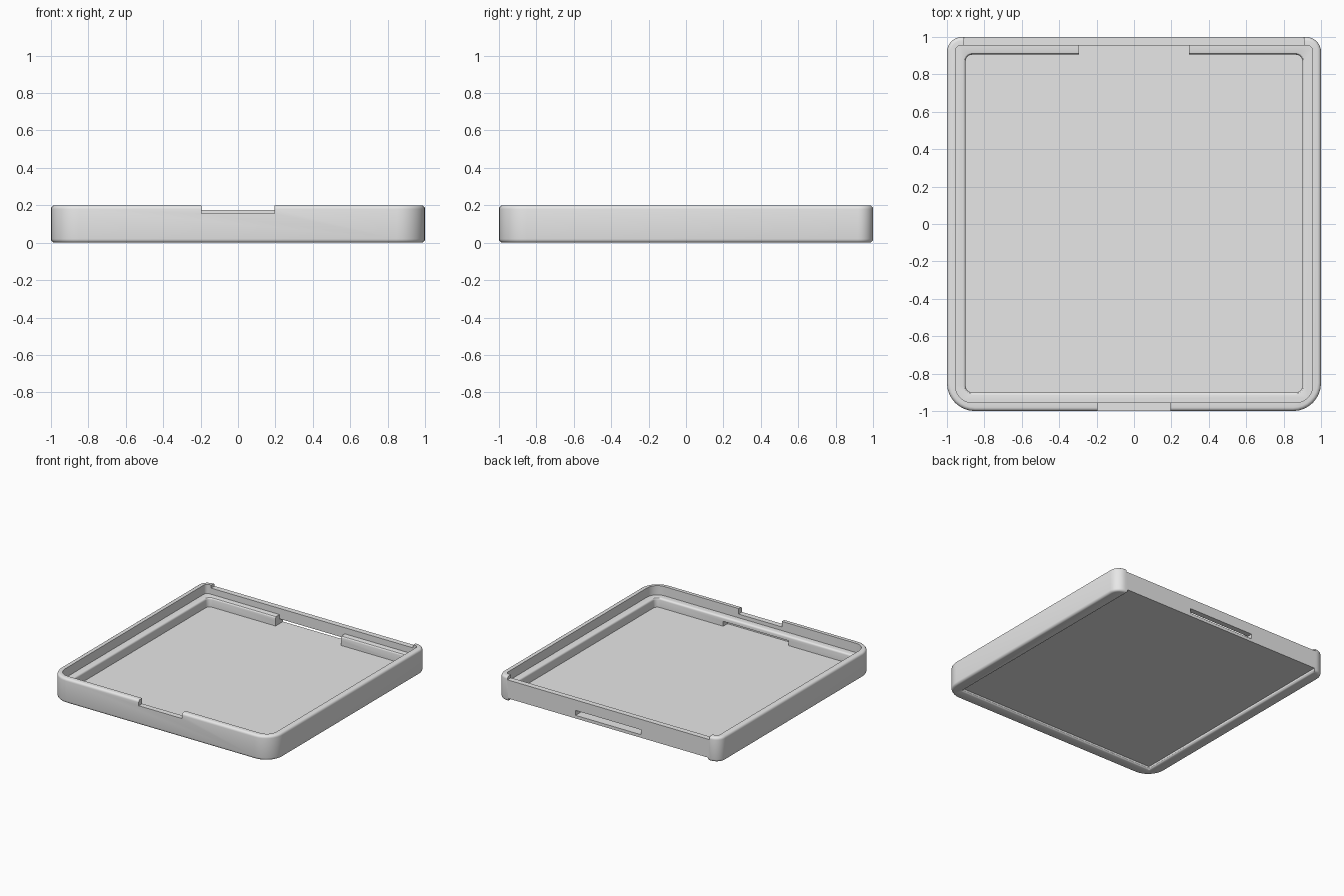
import bpy
import bmesh
from math import sin, cos, pi

cube = bpy.data.objects.get("Cube")
if cube:
    bpy.data.objects.remove(cube, do_unlink=True)

# Single plain grey plastic
grey = bpy.data.materials.new("light_grey_plastic")
grey.use_nodes = True
COLOUR = (0.8, 0.8, 0.8, 1)
grey.diffuse_color = COLOUR
grey.node_tree.nodes["Principled BSDF"].inputs["Base Color"].default_value = COLOUR


def outline(x, y0, y1, r_front, r_back, grow, steps=8):
    """Rounded rectangle, counter-clockwise, widened by grow."""
    x, y0, y1 = x + grow, y0 - grow, y1 + grow
    corners = [(1, y1, -1, r_back, 0), (-1, y1, -1, r_back, 1),
               (-1, y0, 1, r_front, 2), (1, y0, 1, r_front, 3)]
    pts = []
    for sx, y, inward, r, quarter in corners:
        r = max(r + grow, 0.004)
        for i in range(steps + 1):
            a = (quarter + i / steps) * pi / 2
            pts.append((sx * (x - r) + r * cos(a), y + inward * r + r * sin(a)))
    return pts


def loft(name, x, y0, y1, r_front, r_back, sections):
    """Closed solid from rounded outlines at (height, grow) sections."""
    bm = bmesh.new()
    rings = [[bm.verts.new((px, py, z)) for px, py in
              outline(x, y0, y1, r_front, r_back, grow)] for z, grow in sections]
    n = len(rings[0])
    for low, high in zip(rings, rings[1:]):
        for i in range(n):
            j = (i + 1) % n
            bm.faces.new((low[i], low[j], high[j], high[i]))
    bm.faces.new(rings[0][::-1])
    bm.faces.new(rings[-1])
    mesh = bpy.data.meshes.new(name)
    bm.to_mesh(mesh)
    bm.free()
    mesh.materials.append(grey)
    obj = bpy.data.objects.new(name, mesh)
    bpy.context.collection.objects.link(obj)
    return obj


def block(name, x, y0, y1, z0, z1):
    bm = bmesh.new()
    bmesh.ops.create_cube(bm, size=1)
    for v in bm.verts:
        v.co = (v.co.x * 2 * x, (y0 + y1) / 2 + v.co.y * (y1 - y0),
                (z0 + z1) / 2 + v.co.z * (z1 - z0))
    mesh = bpy.data.meshes.new(name)
    bm.to_mesh(mesh)
    bm.free()
    mesh.materials.append(grey)
    obj = bpy.data.objects.new(name, mesh)
    bpy.context.collection.objects.link(obj)
    return obj


def cut(body, cutter):
    mod = body.modifiers.new(cutter.name, "BOOLEAN")
    mod.operation = "DIFFERENCE"
    mod.solver = "EXACT"
    mod.object = cutter
    cutter.hide_render = True
    bpy.context.view_layer.objects.active = body
    bpy.ops.object.modifier_apply(modifier=mod.name)
    bpy.data.objects.remove(cutter, do_unlink=True)


# Tray body with rounded top and bottom edges
TALL, R, N = 0.2, 0.02, 4
arc = [(R * (1 - cos(i / N * pi / 2)), R * (sin(i / N * pi / 2) - 1)) for i in range(N + 1)]
tray = loft("tray", 1, -1, 1, 0.15, 0.08,
            arc + [(TALL - z, g) for z, g in reversed(arc)])

# Upper opening above the ledge
LEDGE, FLOOR, WALL = 0.125, 0.05, 0.955
cut(tray, loft("opening", WALL, -WALL, WALL, 0.09, 0.03, [(LEDGE, 0), (0.3, 0)]))

# Inner well with a softened ledge edge
E = 0.014
flare = [(LEDGE - E + E * sin(a), E * (1 - cos(a))) for a in (0, pi / 6, pi / 3, pi / 2)]
cut(tray, loft("well", 0.9, -0.9, 0.905, 0.035, 0.035,
               [(FLOOR, 0)] + flare + [(0.16, E)]))

# Underside recess, open at the back
lip = [(-0.05, 0.012), (0, 0.012), (0.004, 0.005), (0.012, 0), (0.025, 0)]
cut(tray, loft("underside_recess", 0.9, -0.9, 1.1, 0.005, 0.005, lip))

# Lowered back wall, front finger notch, rear ledge gap, and latch slots
cut(tray, block("back_wall_step", 0.91, 0.94, 1.1, 0.175, 0.3))
cut(tray, block("finger_notch", 0.195, -1.1, -0.94, 0.155, 0.3))
cut(tray, block("ledge_gap", 0.295, 0.85, WALL, FLOOR, 0.16))
cut(tray, block("back_slot", 0.295, 0.85, 1.1, FLOOR, 0.09))
cut(tray, block("front_slot", 0.295, -WALL, -0.85, FLOOR, 0.09))

# Smooth curves, crisp cut edges
bpy.ops.object.select_all(action="DESELECT")
tray.select_set(True)
bpy.context.view_layer.objects.active = tray
bpy.ops.object.shade_smooth_by_angle(angle=pi / 6)
